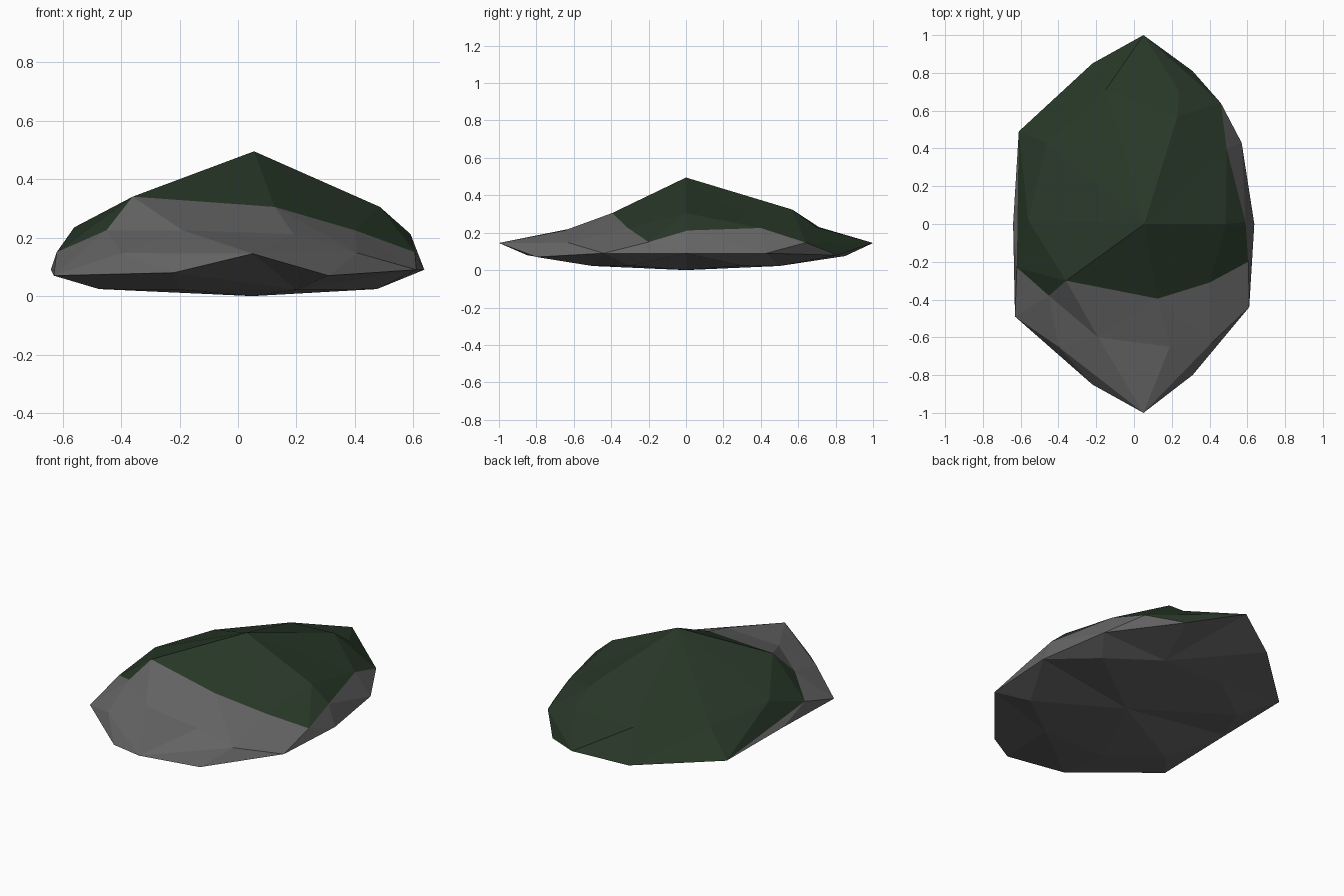
import bpy
import bmesh
from mathutils import Vector
from mathutils.geometry import delaunay_2d_cdt

default_cube = bpy.data.objects.get("Cube")
if default_cube:
    bpy.data.objects.remove(default_cube, do_unlink=True)


def material(name, colour):
    mat = bpy.data.materials.new(name)
    mat.use_nodes = True
    rgba = (*colour, 1.0)
    mat.diffuse_color = rgba
    shader = mat.node_tree.nodes["Principled BSDF"]
    shader.inputs["Base Color"].default_value = rgba
    shader.inputs["Roughness"].default_value = 0.9
    return mat


def patch(name, outline, inner, mat, ridges=(), downward=False):
    """Faceted sheet inside an outline, triangulated in plan with forced ridge lines."""
    points = [Vector(p) for p in outline + inner]
    lookup = {tuple(p): i for i, p in enumerate(outline + inner)}
    count = len(outline)
    edges = [(i, (i + 1) % count) for i in range(count)]
    edges += [(lookup[a], lookup[b]) for a, b in ridges]
    plan, _, faces, source, _, _ = delaunay_2d_cdt(
        [p.to_2d() for p in points], edges, [list(range(count))], 1, 1e-5)
    bm = bmesh.new()
    verts = [bm.verts.new(points[source[i][0]]) for i in range(len(plan))]
    for loop in faces:
        face = bm.faces.new([verts[i] for i in loop])
        face.normal_update()
        if (face.normal.z < 0) != downward:
            face.normal_flip()
    mesh = bpy.data.meshes.new(name)
    bm.to_mesh(mesh)
    bm.free()
    mesh.materials.append(mat)
    obj = bpy.data.objects.new(name, mesh)
    bpy.context.collection.objects.link(obj)


moss_green = material("moss green", (0.021, 0.039, 0.021))
stone_grey = material("stone grey", (0.133, 0.133, 0.133))

# Widest rim of the stone
back_tip = (0.05, 1.0, 0.145)
front_tip = (0.05, -1.0, 0.145)
back_right = (-0.22, 0.85, 0.075)
back_left = (0.31, 0.81, 0.08)
front_right = (-0.22, -0.85, 0.08)
front_left = (0.31, -0.8, 0.07)
right_back = (-0.61, 0.49, 0.07)
right_mid = (-0.64, 0.0, 0.09)
right_front = (-0.63, -0.49, 0.07)
left_back = (0.57, 0.43, 0.09)
left_mid = (0.637, 0.0, 0.09)
left_front = (0.61, -0.44, 0.09)

# Edge of the moss across the front and down the left side
moss_low_right = (-0.62, -0.23, 0.15)
moss_notch = (-0.45, -0.38, 0.225)
moss_brow = (-0.36, -0.30, 0.34)
moss_front = (0.125, -0.395, 0.305)
moss_slope = (0.40, -0.31, 0.225)
moss_low_left = (0.605, -0.20, 0.15)
moss_side = (0.59, 0.01, 0.212)
moss_shoulder = (0.49, 0.40, 0.225)
moss_heel = (0.46, 0.64, 0.147)
moss_edge = [moss_low_right, moss_notch, moss_brow, moss_front, moss_slope,
             moss_low_left, moss_side, moss_shoulder, moss_heel]

# Moss cap over the top and back
peak = (0.055, 0.0, 0.495)
left_ridge = (0.485, 0.0, 0.305)
back_ridge = (0.23, 0.57, 0.323)
back_dip = (0.24, 0.70, 0.228)
back_ledge = (-0.15, 0.71, 0.23)
right_ledge = (-0.46, 0.43, 0.21)
right_ridge = (-0.56, 0.02, 0.235)
patch("moss_cap",
      moss_edge + [back_left, back_tip, back_right, right_back],
      [peak, left_ridge, back_ridge, back_dip, back_ledge, right_ledge, right_ridge],
      moss_green,
      [(peak, back_ridge), (back_ridge, back_ledge), (back_ledge, back_tip),
       (back_ridge, back_dip), (back_dip, back_ledge), (back_dip, back_tip),
       (back_dip, moss_heel), (peak, left_ridge), (peak, moss_brow),
       (peak, moss_front), (peak, right_ledge), (right_ledge, back_ledge),
       (peak, right_ridge), (right_ridge, moss_brow), (moss_heel, back_tip),
       (left_ridge, moss_slope), (left_ridge, moss_shoulder),
       (back_ridge, moss_shoulder)])

# Bare stone on the front and sides
knob_right = (-0.19, -0.60, 0.225)
knob_left = (0.19, -0.65, 0.212)
cheek_right = (-0.40, -0.65, 0.147)
cheek_left = (0.41, -0.63, 0.147)
patch("bare_stone",
      [right_back, right_mid, right_front, front_right, front_tip, front_left,
       left_front, left_mid, left_back] + moss_edge[::-1],
      [knob_right, knob_left, cheek_right, cheek_left],
      stone_grey,
      [(front_tip, knob_right), (front_tip, knob_left), (knob_right, knob_left),
       (front_tip, cheek_right), (front_tip, cheek_left),
       (knob_right, moss_brow), (knob_left, moss_front),
       (cheek_left, moss_slope), (cheek_right, moss_notch)])

# Small overhanging chip below the moss at the back
patch("overhang_chip", [left_back, moss_heel, back_left], [], stone_grey, downward=True)

# Shallow rounded underside
belly = [(0.05, 0.0, 0.0)]
for side in (-1, 1):
    for end in (-1, 1):
        belly.append((0.2 * side, 0.5 * end, 0.022))
        belly.append((0.475 * side, 0.3 * end, 0.024))
patch("underside",
      [back_tip, back_right, right_back, right_mid, right_front, front_right,
       front_tip, front_left, left_front, left_mid, left_back, back_left],
      belly, stone_grey, downward=True)
